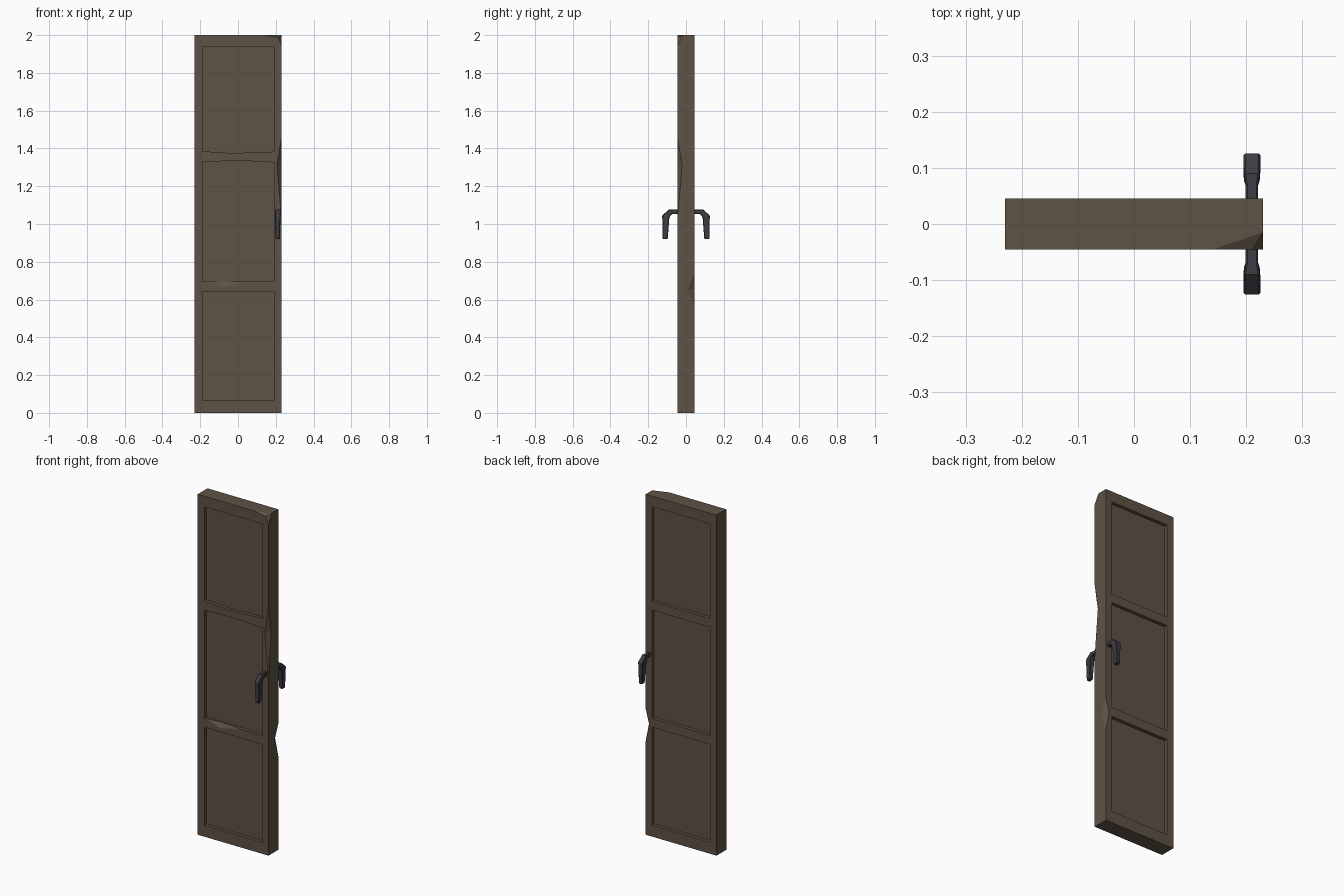
import bpy, bmesh

if "Cube" in bpy.data.objects:
    bpy.data.objects.remove(bpy.data.objects["Cube"])

W, T, H = 0.23, 0.0455, 2.0      # half width, half thickness, height
DEPTH = 0.02                     # panel recess


def material(name, rgb):
    m = bpy.data.materials.new(name)
    m.diffuse_color = (*rgb, 1)
    m.use_nodes = True
    m.node_tree.nodes["Principled BSDF"].inputs["Base Color"].default_value = m.diffuse_color
    return m


def make(name, bm, mat):
    bmesh.ops.recalc_face_normals(bm, faces=bm.faces[:])
    me = bpy.data.meshes.new(name)
    bm.to_mesh(me)
    bm.free()
    me.materials.append(mat)
    ob = bpy.data.objects.new(name, me)
    bpy.context.scene.collection.objects.link(ob)
    return ob


def hull(name, pts, mat):
    bm = bmesh.new()
    for p in pts:
        bm.verts.new(p)
    bmesh.ops.convex_hull(bm, input=bm.verts[:])
    return make(name, bm, mat)


def prism(name, outline, y0, y1, mat):
    bm = bmesh.new()
    face = bm.faces.new([bm.verts.new((x, y0, z)) for x, z in outline])
    ext = bmesh.ops.extrude_face_region(bm, geom=[face])
    for v in ext["geom"]:
        if isinstance(v, bmesh.types.BMVert):
            v.co.y = y1
    return make(name, bm, mat)


wood = material("dark weathered wood", (0.113, 0.084, 0.060))
iron = material("dark iron", (0.046, 0.046, 0.057))

# Door slab
door = prism("door_slab", [(-W, 0), (W, 0), (W, H), (-W, H)], -T, T, wood)

# Recessed panels, front ones with worn rail edges
L, R = -0.187, 0.19
cutters = []
back = [[(L, a), (R, a), (R, b), (L, b)]
        for a, b in ((0.067, 0.642), (0.695, 1.33), (1.382, 1.938))]
front = [back[0],
         [(L, 0.695), (R, 0.695), (R, 1.326), (0.03, 1.335), (L, 1.33)],
         [(L, 1.385), (-0.03, 1.375), (R, 1.383), (R, 1.938), (L, 1.938)]]
for outline in front:
    cutters.append(prism("panel_cutter", outline, -T - 0.05, -T + DEPTH, wood))
for outline in back:
    cutters.append(prism("panel_cutter", outline, T - DEPTH, T + 0.05, wood))

# Chips knocked out of edges and the top corner
chips = [
    [(0.14, -T, H), (W, -0.015, H), (W, -T, 1.984), (0.25, -0.066, 2.02)],
    [(0.206, -T, H), (W, -0.015, H), (W, -T, 1.945), (0.25, -0.066, 2.02)],
    [(W, -T, 1.46), (W, -T, 1.03), (0.207, -T, 1.31), (W, -0.02, 1.31), (0.26, -0.076, 1.3)],
    [(W, T, 0.74), (W, T, 0.55), (0.208, T, 0.655), (W, 0.01, 0.655), (0.26, 0.076, 0.655)],
    [(-0.18, -T, 0.695), (0.05, -T, 0.695), (-0.08, -T, 0.666),
     (-0.08, -0.029, 0.695), (-0.08, -0.08, 0.72)],
]
cutters += [hull("chip_cutter", pts, wood) for pts in chips]

# Apply all cuts to the slab, then drop the cutters
for c in cutters:
    c.hide_render = True
    mod = door.modifiers.new("cut", "BOOLEAN")
    mod.operation = "DIFFERENCE"
    mod.solver = "EXACT"
    mod.object = c
deps = bpy.context.evaluated_depsgraph_get()
cut_mesh = bpy.data.meshes.new_from_object(door.evaluated_get(deps))
door.modifiers.clear()
door.data = cut_mesh
for c in cutters:
    bpy.data.objects.remove(c)

# Bent lever handles: sections of (outer y, z), (inner y, z), half width
sections = [((0.035, 1.077), (0.035, 1.053), 0.011),
            ((0.070, 1.077), (0.068, 1.053), 0.011),
            ((0.090, 1.077), (0.076, 1.051), 0.014),
            ((0.126, 1.045), (0.088, 1.035), 0.015),
            ((0.124, 0.920), (0.097, 0.920), 0.011)]
for name, s in (("front_handle", -1), ("back_handle", 1)):
    bm = bmesh.new()
    rings = []
    for (oy, oz), (iy, iz), w in sections:
        rings.append([bm.verts.new((0.21 + dx, s * y, z)) for dx, y, z in
                      ((-w, oy, oz), (w, oy, oz), (w, iy, iz), (-w, iy, iz))])
    for a, b in zip(rings, rings[1:]):
        for i in range(4):
            j = (i + 1) % 4
            bm.faces.new((a[i], a[j], b[j], b[i]))
    bm.faces.new(rings[0])
    bm.faces.new(rings[-1])
    handle = make(name, bm, iron)
    bev = handle.modifiers.new("edge", "BEVEL")
    bev.width = 0.003
    bev.segments = 1
    bev.angle_limit = 0.8
